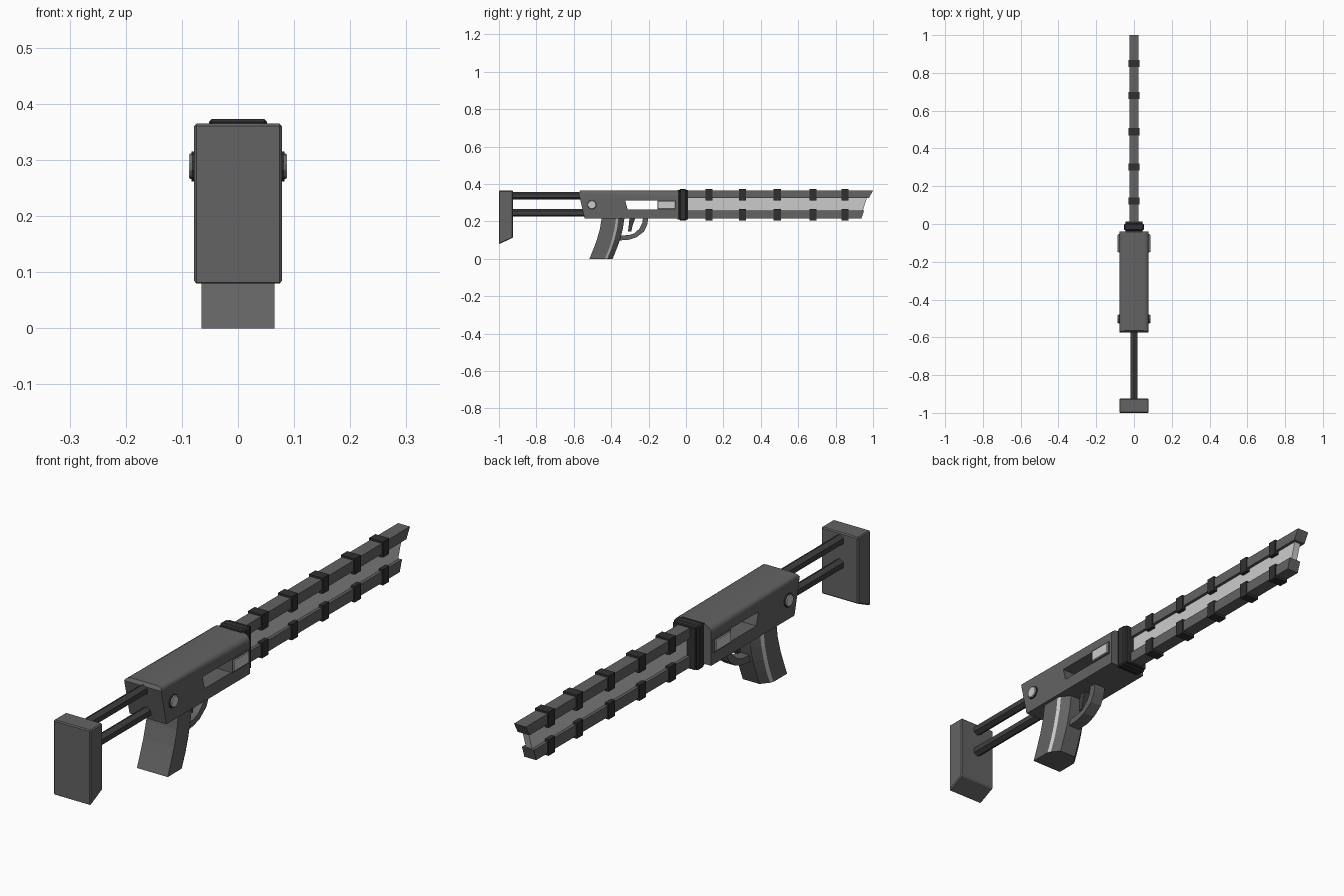
import bpy, bmesh, math

if "Cube" in bpy.data.objects:
    bpy.data.objects.remove(bpy.data.objects["Cube"])


def material(name, v):
    m = bpy.data.materials.new(name)
    m.diffuse_color = (v, v, v, 1)
    m.use_nodes = True
    m.node_tree.nodes["Principled BSDF"].inputs["Base Color"].default_value = m.diffuse_color
    return m


BODY = material("gunmetal grey", 0.125)
ROD = material("dark grey", 0.05)
BLACK = material("near black", 0.03)
LIGHT = material("light grey", 0.6)


def finish(bm, name, *mats):
    bmesh.ops.recalc_face_normals(bm, faces=bm.faces)
    me = bpy.data.meshes.new(name)
    bm.to_mesh(me)
    bm.free()
    for m in mats:
        me.materials.append(m)
    ob = bpy.data.objects.new(name, me)
    bpy.context.collection.objects.link(ob)
    return ob


def prism(name, pts, axis, a, b, mat, bevel=0, pick=None, segs=1):
    """Extrude a (y,z) profile along x, or an (x,z) profile along y."""
    bm = bmesh.new()
    put = (lambda p, t: (t, p[0], p[1])) if axis == 'x' else (lambda p, t: (p[0], t, p[1]))
    lo = [bm.verts.new(put(p, a)) for p in pts]
    hi = [bm.verts.new(put(p, b)) for p in pts]
    bm.faces.new(lo)
    bm.faces.new(hi)
    n = len(pts)
    for i in range(n):
        j = (i + 1) % n
        bm.faces.new((lo[i], lo[j], hi[j], hi[i]))
    if bevel:
        edges = [e for e in bm.edges if pick is None or pick(e)]
        bmesh.ops.bevel(bm, geom=edges, offset=bevel, segments=segs, profile=0.5, affect='EDGES')
    return finish(bm, name, mat)


def box(name, x, y0, y1, z0, z1, mat, bevel=0):
    return prism(name, [(y0, z0), (y1, z0), (y1, z1), (y0, z1)], 'x', -x, x, mat, bevel)


def ngon(cx, cz, r, n):
    return [(cx + r * math.sin(2 * math.pi * i / n), cz + r * math.cos(2 * math.pi * i / n))
            for i in range(n)]


# Shoulder stock and its two hexagonal rods
prism("stock_plate", [(-1, 0.078), (-0.925, 0.113), (-0.925, 0.365), (-1, 0.365)],
      'x', -0.078, 0.078, BODY, 0.004)
for label, z in (("upper", 0.337), ("lower", 0.245)):
    prism(label + "_stock_rod", ngon(0, z, 0.02, 6), 'y', -0.94, -0.5, ROD)

# Receiver with rounded top edges and a slot cut through it
receiver = prism("receiver",
                 [(-0.542, 0.215), (-0.04, 0.215), (-0.04, 0.365), (-0.565, 0.365), (-0.574, 0.352)],
                 'x', -0.078, 0.078, BODY, 0.026,
                 lambda e: all(v.co.z > 0.36 for v in e.verts)
                 and abs(e.verts[0].co.x - e.verts[1].co.x) < 0.01, 4)
cutter = prism("slot_cutter", [(-0.312, 0.263), (-0.1, 0.263), (-0.1, 0.312), (-0.325, 0.312)],
               'x', -0.2, 0.2, BODY)
cutter.hide_render = True
cut = receiver.modifiers.new("slot", 'BOOLEAN')
cut.operation = 'DIFFERENCE'
cut.solver = 'EXACT'
cut.object = cutter
bpy.context.view_layer.objects.active = receiver
receiver.select_set(True)
bpy.ops.object.modifier_apply(modifier="slot")
bpy.data.objects.remove(cutter)
bpy.ops.object.shade_smooth_by_angle(angle=math.radians(30))

# Bolt block showing on both sides, with a dark frame line and raised panel
box("bolt_block", 0.083, -0.152, -0.052, 0.262, 0.313, BODY)
box("bolt_panel", 0.087, -0.148, -0.056, 0.266, 0.309, LIGHT, 0.002)

# Side pins
prism("side_pin_rim", ngon(-0.503, 0.289, 0.026, 10), 'x', -0.083, 0.083, BLACK)
prism("side_pin", ngon(-0.503, 0.289, 0.023, 10), 'x', -0.087, 0.087, LIGHT, 0.002)

# Curved grip lofted through sections: z, back y, stripe y, front y
bm = bmesh.new()
rings = []
for z, back, mid, front in ((0.225, -0.45, -0.373, -0.328), (0.16, -0.46, -0.382, -0.338),
                            (0.10, -0.477, -0.397, -0.353), (0.05, -0.496, -0.413, -0.372),
                            (0.0, -0.516, -0.434, -0.392)):
    side = [(0.065, back), (0.065, mid), (0.059, mid + 0.013), (0.035, front)]
    rings.append([bm.verts.new((x, y, z)) for x, y in side]
                 + [bm.verts.new((-x, y, z)) for x, y in reversed(side)])
for r, s in zip(rings, rings[1:]):
    for i in range(8):
        f = bm.faces.new((r[i], r[(i + 1) % 8], s[(i + 1) % 8], s[i]))
        f.material_index = 1 if i in (1, 5) else 0   # light stripe down each side
bm.faces.new(rings[0])
bm.faces.new(rings[-1])
finish(bm, "grip", BODY, LIGHT)

# Trigger guard and trigger
prism("trigger_guard",
      [(-0.202, 0.22), (-0.206, 0.185), (-0.225, 0.145), (-0.265, 0.115), (-0.305, 0.102),
       (-0.355, 0.098), (-0.35, 0.124), (-0.305, 0.127), (-0.275, 0.137), (-0.248, 0.162),
       (-0.234, 0.19), (-0.23, 0.22)], 'x', -0.024, 0.024, BODY)
prism("trigger", [(-0.27, 0.22), (-0.285, 0.18), (-0.292, 0.147), (-0.31, 0.147),
                  (-0.306, 0.18), (-0.302, 0.22)], 'x', -0.014, 0.014, ROD)

# Front collar
box("front_collar", 0.046, -0.045, 0.012, 0.21, 0.368, BLACK)
box("front_collar_band", 0.052, -0.035, 0.002, 0.204, 0.373, BLACK, 0.005)

# Barrel: two rails with a thin light plate between, ends slanted back
prism("upper_rail", [(0, 0.325), (0.978, 0.325), (1, 0.365), (0, 0.365)], 'x', -0.025, 0.025, BODY)
prism("lower_rail", [(0, 0.215), (0.938, 0.215), (0.952, 0.258), (0, 0.258)], 'x', -0.025, 0.025, BODY)
prism("centre_plate", [(0, 0.25), (0.943, 0.25), (0.97, 0.335), (0, 0.335)], 'x', -0.013, 0.013, LIGHT)

# Clamps around both rails
for i, y in enumerate((0.122, 0.302, 0.488, 0.68, 0.85)):
    box("upper_clamp_%d" % (i + 1), 0.029, y - 0.019, y + 0.019, 0.312, 0.372, BLACK)
    box("lower_clamp_%d" % (i + 1), 0.029, y - 0.019, y + 0.019, 0.206, 0.266, BLACK)
